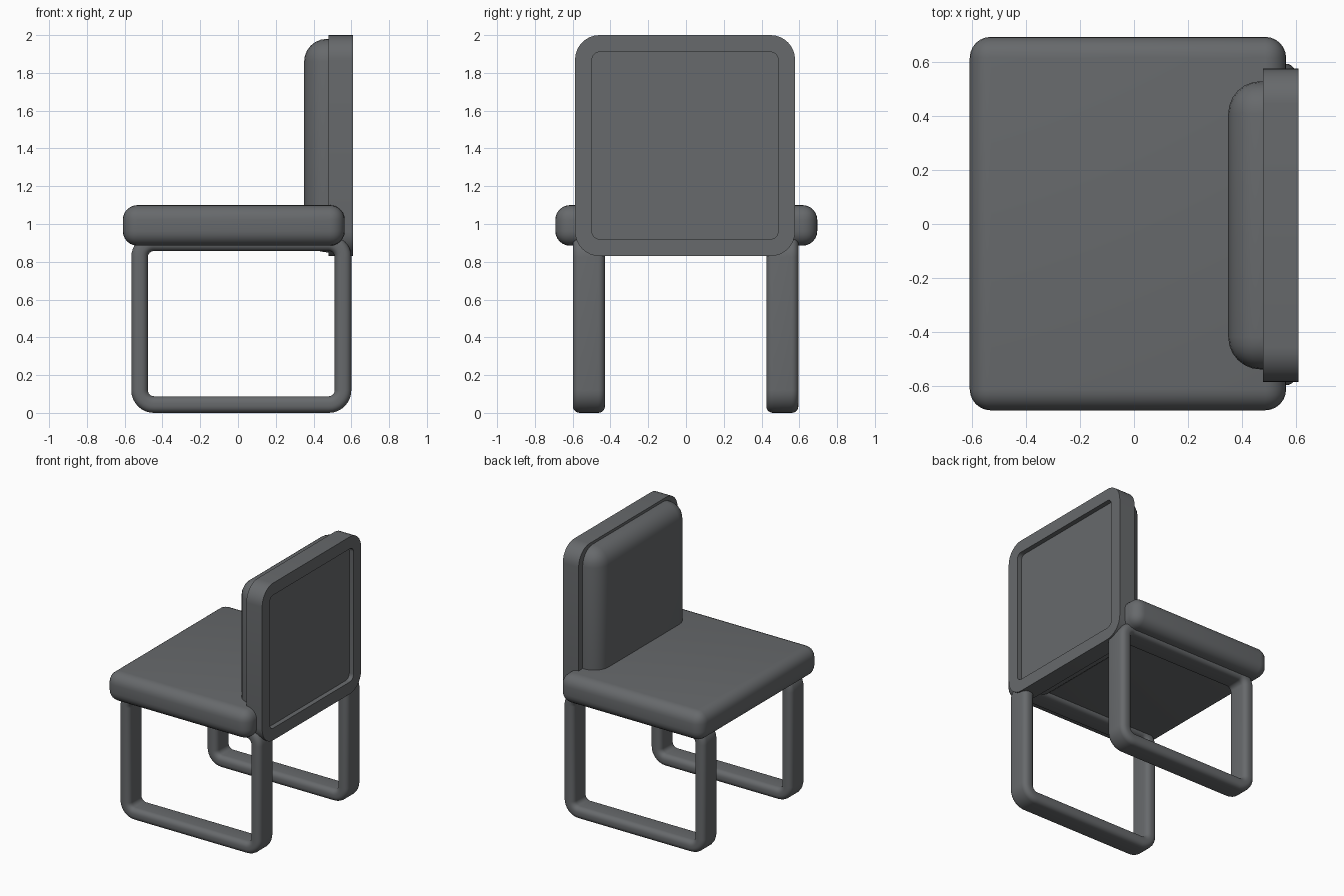
import bpy, bmesh, math

cube = bpy.data.objects.get("Cube")
if cube:
    bpy.data.objects.remove(cube, do_unlink=True)

COLOUR = (0.135, 0.142, 0.149, 1.0)
grey = bpy.data.materials.new("slate_grey")
grey.diffuse_color = COLOUR
grey.use_nodes = True
shader = next(n for n in grey.node_tree.nodes if n.type == "BSDF_PRINCIPLED")
shader.inputs["Base Color"].default_value = COLOUR
shader.inputs["Roughness"].default_value = 0.6


def rounded_rect(w, h, r, steps=8):
    """Outline of a rounded rectangle centred on the origin."""
    pts = []
    for k, (sx, sy) in enumerate([(1, 1), (-1, 1), (-1, -1), (1, -1)]):
        for i in range(steps + 1):
            a = math.pi / 2 * (k + i / steps)
            pts.append((sx * (w / 2 - r) + r * math.cos(a),
                        sy * (h / 2 - r) + r * math.sin(a)))
    return pts


def finish(name, bm, angle=35):
    bmesh.ops.recalc_face_normals(bm, faces=bm.faces[:])
    mesh = bpy.data.meshes.new(name)
    bm.to_mesh(mesh)
    bm.free()
    obj = bpy.data.objects.new(name, mesh)
    bpy.context.collection.objects.link(obj)
    mesh.materials.append(grey)
    bpy.ops.object.select_all(action="DESELECT")
    obj.select_set(True)
    bpy.context.view_layer.objects.active = obj
    bpy.ops.object.shade_smooth_by_angle(angle=math.radians(angle))
    return obj


def rounded_box(name, lo, hi, radius, keep=lambda edge: True):
    """Box between two corners, with the chosen edges rounded."""
    bm = bmesh.new()
    bmesh.ops.create_cube(bm, size=1)
    for v in bm.verts:
        v.co = [lo[i] if v.co[i] < 0 else hi[i] for i in range(3)]
    bmesh.ops.bevel(bm, geom=[e for e in bm.edges if keep(e)], offset=radius,
                    segments=6, profile=0.5, affect="EDGES")
    return finish(name, bm)


def bridge(bm, a, b):
    for i in range(len(a)):
        j = (i + 1) % len(a)
        bm.faces.new((a[i], a[j], b[j], b[i]))


# Padded seat
rounded_box("seat", (-0.61, -0.692, 0.885), (0.565, 0.695, 1.10), 0.078)

# Back cushion: every edge rounded except those against the shell
rounded_box("back_cushion", (0.35, -0.54, 0.85), (0.5, 0.53, 1.98), 0.12,
            lambda e: min(v.co.x for v in e.verts) < 0.4)

# Back shell: rounded panel with a recess in its rear face
bm = bmesh.new()
layers = [(0.48, 0), (0.61, 0), (0.61, 0.09), (0.575, 0.09)]  # x, inset
rings = []
for x, d in layers:
    outline = rounded_rect(1.165 - 2 * d, 1.17 - 2 * d, 0.13 - d)
    rings.append([bm.verts.new((x, y - 0.005, z + 1.415)) for y, z in outline])
for a, b in zip(rings, rings[1:]):
    bridge(bm, a, b)
bm.faces.new(rings[0])
bm.faces.new(rings[-1])
finish("back_shell", bm)

# Sled legs: a soft flat bar swept round a rounded rectangle, one per side
for name, y_mid in (("left_leg_loop", 0.51), ("right_leg_loop", -0.514)):
    bm = bmesh.new()
    rings = []
    for y, d in rounded_rect(0.17, 0.088, 0.036, 5):
        inset = d + 0.044
        outline = rounded_rect(1.165 - 2 * inset, 0.945 - 2 * inset, 0.12 - inset)
        rings.append([bm.verts.new((x + 0.0175, y + y_mid, z + 0.4725))
                      for x, z in outline])
    for i, ring in enumerate(rings):
        bridge(bm, ring, rings[(i + 1) % len(rings)])
    finish(name, bm)
